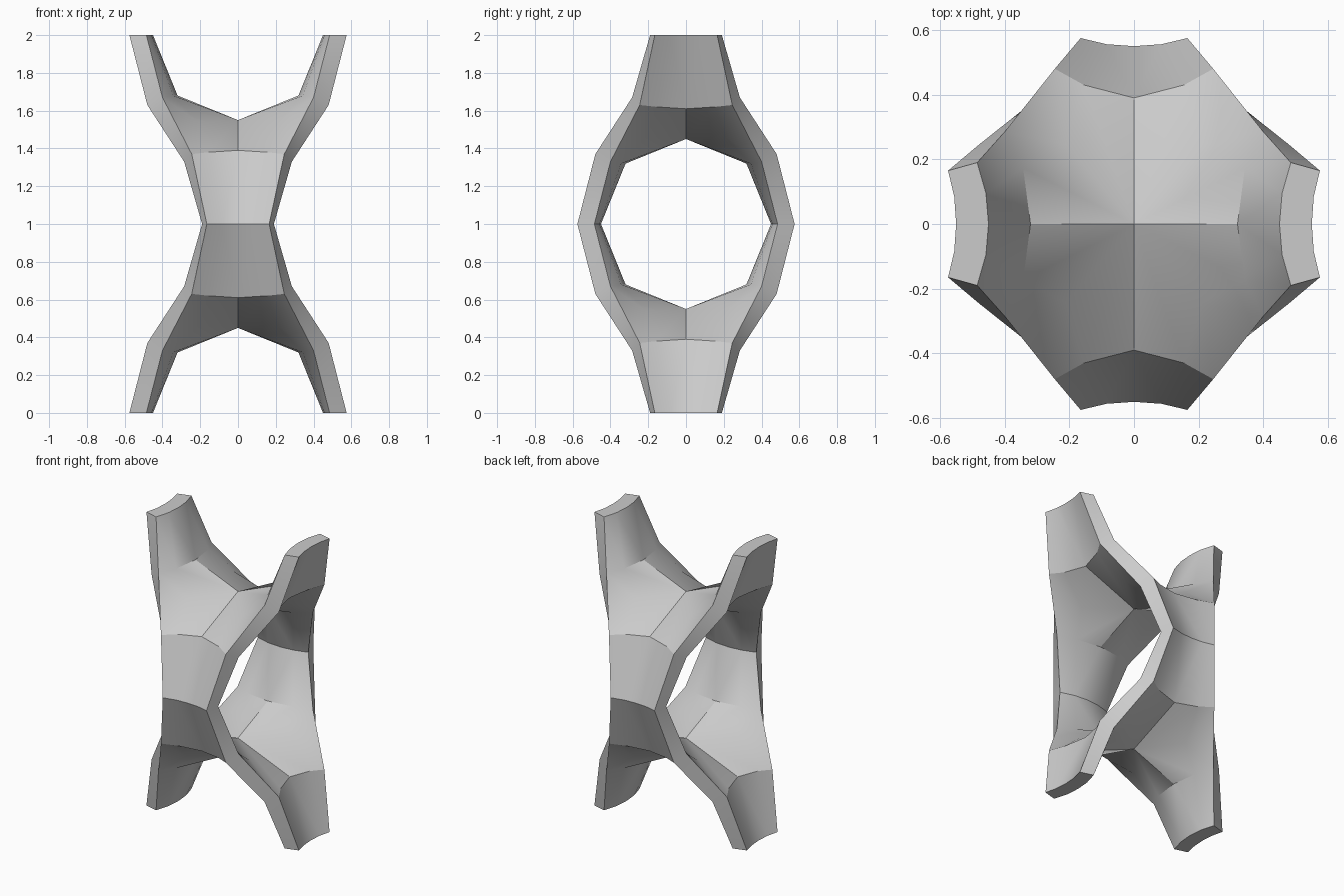
import bpy
import bmesh
import math
from mathutils import Vector

if "Cube" in bpy.data.objects:
    bpy.data.objects.remove(bpy.data.objects["Cube"], do_unlink=True)

grey = bpy.data.materials.new("plain_grey")
grey.use_nodes = True
colour = (0.6, 0.6, 0.6, 1)
grey.diffuse_color = colour
grey.node_tree.nodes["Principled BSDF"].inputs["Base Color"].default_value = colour

# One quarter of the upper skin of a saddle, heights measured from the waist
points = {
    "centre": (0, 0, 0.55),
    "middle": (0.21, 0.245, 0.54),
    # leg rising along x: shoulder row, then end row
    "up_axis": (0.32, 0, 0.68),
    "up_mid": (0.343, 0.173, 0.68),
    "up_rim": (0.40, 0.285, 0.67),
    "up_end_axis": (0.45, 0, 1),
    "up_end_mid": (0.458, 0.095, 1),
    "up_end_rim": (0.485, 0.19, 1),
    # leg falling along y: shoulder row, then end row
    "low_axis": (0, 0.39, 0.39),
    "low_mid": (0.155, 0.43, 0.38),
    "low_rim": (0.245, 0.48, 0.37),
    "low_end_axis": (0, 0.55, 0),
    "low_end_mid": (0.085, 0.556, 0),
    "low_end_rim": (0.165, 0.575, 0),
}
skin_faces = [
    ("centre", "up_axis", "up_mid", "middle"),
    ("centre", "middle", "low_mid", "low_axis"),
    ("middle", "up_mid", "up_rim"),
    ("middle", "up_rim", "low_rim"),
    ("middle", "low_rim", "low_mid"),
]
for leg in ("up", "low"):
    for a, b in (("axis", "mid"), ("mid", "rim")):
        skin_faces.append((f"{leg}_{a}", f"{leg}_end_{a}", f"{leg}_end_{b}", f"{leg}_{b}"))

# The lower skin is the upper one turned half round the diagonal
bm = bmesh.new()
upper = {n: bm.verts.new(p) for n, p in points.items()}
lower = {n: bm.verts.new((y, x, 1 - z)) for n, (x, y, z) in points.items()}
for skin in (upper, lower):
    for names in skin_faces:
        bm.faces.new([skin[n] for n in names])


def join_strips(first, second):
    """Bridge two equal rows of vertices with quads."""
    for i in range(len(first) - 1):
        bm.faces.new((first[i], first[i + 1], second[i + 1], second[i]))


# Rim wall and the flat end of the rising leg
rim = ["up_end_rim", "up_rim", "low_rim", "low_end_rim"]
join_strips([upper[n] for n in rim], [lower[n] for n in reversed(rim)])
row = ("axis", "mid", "rim")
join_strips([upper["up_end_" + n] for n in row], [lower["low_end_" + n] for n in row])

mesh = bpy.data.meshes.new("saddle_shell")
bm.to_mesh(mesh)
bm.free()
shell = bpy.data.objects.new("saddle_shell", mesh)
bpy.context.collection.objects.link(shell)
mesh.materials.append(grey)

# Mirror to all quarters and below the waist
mirror = shell.modifiers.new("mirror", "MIRROR")
mirror.use_axis = (True, True, True)
mirror.merge_threshold = 0.0005
bpy.ops.object.select_all(action="DESELECT")
bpy.context.view_layer.objects.active = shell
shell.select_set(True)
bpy.ops.object.modifier_apply(modifier=mirror.name)

# Stand on the ground with outward normals
bm = bmesh.new()
bm.from_mesh(shell.data)
bmesh.ops.translate(bm, verts=bm.verts, vec=Vector((0, 0, 1)))
bmesh.ops.recalc_face_normals(bm, faces=bm.faces)
bm.to_mesh(shell.data)
bm.free()
bpy.ops.object.shade_smooth_by_angle(angle=math.radians(30))
